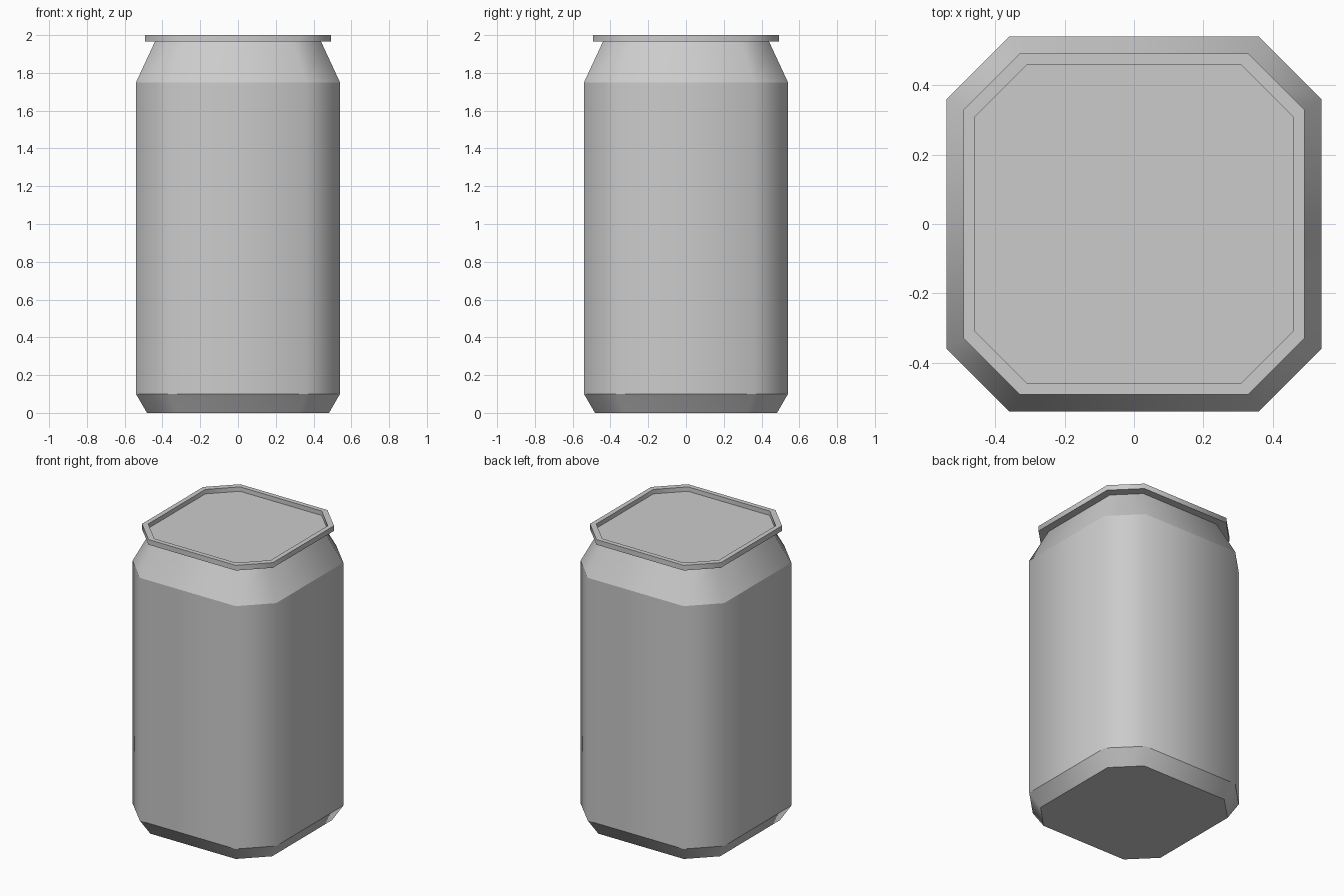
import bpy, bmesh

if "Cube" in bpy.data.objects:
    bpy.data.objects.remove(bpy.data.objects["Cube"])

CORNER = 0.667  # where the chamfer starts, as a share of the half width


def octagon(h):
    c = h * CORNER
    return [(c, -h), (h, -c), (h, c), (c, h), (-c, h), (-h, c), (-h, -c), (-c, -h)]


def loft(name, profile, cap_start=False, cap_end=False):
    """Stack chamfered-square rings (half width, z); smooth around, sharp between bands."""
    bm = bmesh.new()
    rings = [[bm.verts.new((x, y, z)) for x, y in octagon(h)] for h, z in profile]
    for a, b in zip(rings, rings[1:]):
        for i in range(8):
            j = (i + 1) % 8
            bm.faces.new((a[i], a[j], b[j], b[i])).smooth = True
    if cap_start:
        bm.faces.new(rings[0][::-1])
    if cap_end:
        bm.faces.new(rings[-1])
    for ring in rings:
        for i in range(8):
            bm.edges.get((ring[i], ring[(i + 1) % 8])).smooth = False
    mesh = bpy.data.meshes.new(name)
    bm.to_mesh(mesh)
    bm.free()
    ob = bpy.data.objects.new(name, mesh)
    bpy.context.collection.objects.link(ob)
    return ob


# Base bevel, straight wall and tapered neck
loft("can_body", [(0.482, 0), (0.54, 0.1), (0.54, 1.75), (0.44, 1.965)], cap_start=True)

# Overhanging rim with the recessed lid inside it
loft("rim_and_lid", [(0.44, 1.965), (0.492, 1.965), (0.492, 2.0), (0.46, 2.0), (0.46, 1.97)],
     cap_end=True)
